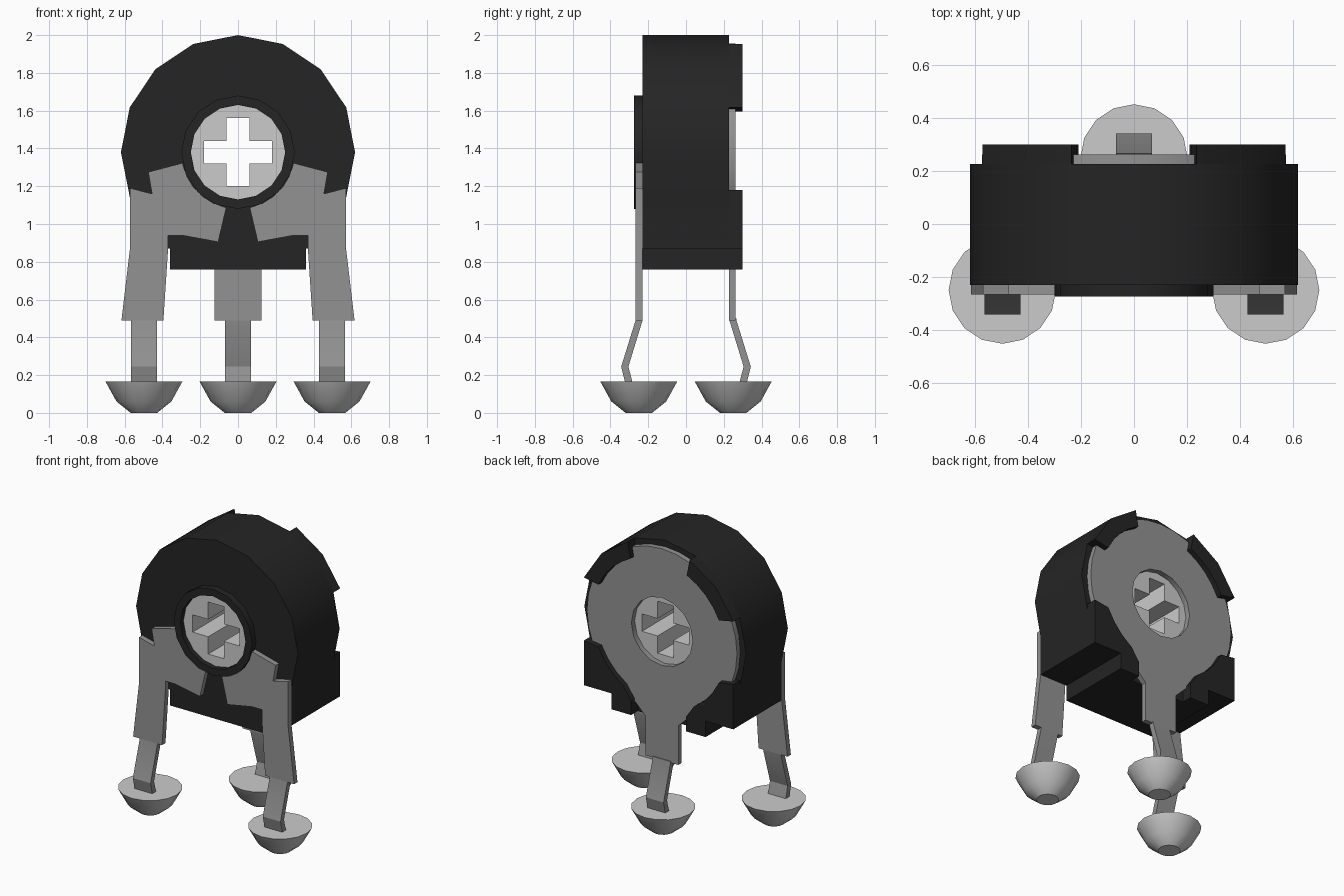
import bpy, bmesh
from math import sin, cos, radians
from mathutils import Matrix

if "Cube" in bpy.data.objects:
    bpy.data.objects.remove(bpy.data.objects["Cube"], do_unlink=True)

CZ = 1.38  # height of the rotor axis
parts = []


def material(name, value):
    m = bpy.data.materials.new(name)
    m.use_nodes = True
    colour = (value, value, value, 1)
    m.diffuse_color = colour
    m.node_tree.nodes["Principled BSDF"].inputs["Base Color"].default_value = colour
    return m


BLACK = material("black plastic", 0.018)
METAL = material("grey metal", 0.29)
LIGHT = material("light grey", 0.6)

# Extrusion frames: profile u, v and depth w mapped to world axes
ALONG_Y = Matrix(((1, 0, 0, 0), (0, 0, -1, 0), (0, 1, 0, 0), (0, 0, 0, 1)))
ALONG_X = Matrix(((0, 0, 1, 0), (1, 0, 0, 0), (0, 1, 0, 0), (0, 0, 0, 1)))


def finish(name, bm, mat):
    bmesh.ops.remove_doubles(bm, verts=bm.verts, dist=0.0005)
    bmesh.ops.recalc_face_normals(bm, faces=bm.faces)
    mesh = bpy.data.meshes.new(name)
    bm.to_mesh(mesh)
    bm.free()
    mesh.materials.append(mat)
    ob = bpy.data.objects.new(name, mesh)
    bpy.context.collection.objects.link(ob)
    parts.append(ob)
    return ob


def prism(name, loops, a, b, mat, frame=ALONG_Y):
    """Extrude an outline (plus hole loops) from a to b along the frame's depth."""
    curve = bpy.data.curves.new(name + "_profile", "CURVE")
    curve.dimensions = "2D"
    curve.fill_mode = "BOTH"
    curve.extrude = (b - a) / 2
    for loop in loops:
        s = curve.splines.new("POLY")
        s.points.add(len(loop) - 1)
        for p, (u, v) in zip(s.points, loop):
            p.co = (u, v, 0, 1)
        s.use_cyclic_u = True
    tmp = bpy.data.objects.new(name + "_profile", curve)
    mesh = bpy.data.meshes.new_from_object(tmp)
    bm = bmesh.new()
    bm.from_mesh(mesh)
    bpy.data.objects.remove(tmp)
    bpy.data.curves.remove(curve)
    bpy.data.meshes.remove(mesh)
    mid = (a + b) / 2
    shift = (0, mid, 0) if frame is ALONG_Y else (mid, 0, 0)
    bm.transform(Matrix.Translation(shift) @ frame)
    return finish(name, bm, mat)


def arc(r, start, end, steps):
    angles = [radians(start + (end - start) * i / steps) for i in range(steps + 1)]
    return [(r * cos(t), CZ + r * sin(t)) for t in angles]


def circle(r, n=16):
    return arc(r, 0, 360, n)[:-1]


def mirrored(points, side):
    return [(side * x, z) for x, z in points]


# Housing: round top, straight lower sides and stepped foot
outline = arc(0.62, -22.5, 202.5, 10) + [(-0.572, 0.87), (-0.36, 0.87), (-0.36, 0.76),
                                         (0.36, 0.76), (0.36, 0.87), (0.572, 0.87)]
prism("housing", [outline, circle(0.25)], -0.23, 0.227, BLACK)
prism("front_collar", [circle(0.30), circle(0.25)], -0.275, -0.23, BLACK)

# Rotor with a cross-shaped through slot
w, h = 0.06, 0.18
quarter = [(w, h), (w, w), (h, w)]
cross = (quarter + [(x, -z) for x, z in reversed(quarter)]
         + [(-x, -z) for x, z in quarter] + [(-x, z) for x, z in reversed(quarter)])
prism("rotor", [circle(0.25), [(x, CZ + z) for x, z in cross]], -0.24, 0.225, LIGHT)

# Rear contact disc with its terminal neck
neck = [(-0.2, 0.835), (-0.125, 0.76), (-0.125, 0.49),
        (0.125, 0.49), (0.125, 0.76), (0.2, 0.835)]
prism("rear_contact", [arc(0.575, -67.5, 247.5, 28) + neck, circle(0.235)], 0.227, 0.263, METAL)

for side, label in ((1, "left"), (-1, "right")):
    # Rear retaining tabs
    upper = arc(0.62, 22.5, 67.5, 2) + arc(0.51, 65, 25, 4)
    prism(label + "_upper_tab", [mirrored(upper, side)], 0.22, 0.30, BLACK)
    lower = [(0.572, 1.18), (0.572, 0.87), (0.36, 0.87), (0.36, 0.76), (0.21, 0.76),
             (0.21, 0.86)] + arc(0.51, -58, -25, 3)
    prism(label + "_lower_tab", [mirrored(lower, side)], 0.22, 0.30, BLACK)

    # Front terminal plate hugging the collar
    plate = arc(0.30, -78, -11, 5) + [
        (0.475, 1.275), (0.455, 1.16), (0.572, 1.19), (0.572, 0.87), (0.617, 0.49),
        (0.395, 0.49), (0.37, 0.87), (0.37, 0.94), (0.295, 0.94), (0.105, 0.905)]
    prism(label + "_front_terminal", [mirrored(plate, side)], -0.267, -0.23, METAL)


def pin(label, x, facing):
    """Bent pin ending in a tapered solder cup; facing is the sign of y."""
    bend = [(0.230, 0.50), (0.267, 0.50), (0.267, 0.49), (0.343, 0.245),
            (0.32, 0.15), (0.28, 0.15), (0.305, 0.245), (0.230, 0.49)]
    prism(label + "_pin", [[(facing * y, z) for y, z in bend]],
          x - 0.068, x + 0.068, METAL, ALONG_X)
    bm = bmesh.new()
    profile = [(0, 0), (0.07, 0), (0.145, 0.06), (0.203, 0.165), (0, 0.165)]
    verts = [bm.verts.new((r, 0, z)) for r, z in profile]
    edges = [bm.edges.new(pair) for pair in zip(verts, verts[1:])]
    bmesh.ops.spin(bm, geom=verts + edges, cent=(0, 0, 0), axis=(0, 0, 1),
                   angle=radians(360), steps=16)
    bm.transform(Matrix.Translation((x, facing * 0.25, 0)))
    finish(label + "_solder_cup", bm, LIGHT)


pin("left_front", 0.498, -1)
pin("right_front", -0.498, -1)
pin("rear", 0, 1)

# Smooth the round walls while keeping edges crisp
bpy.ops.object.select_all(action="DESELECT")
for ob in parts:
    ob.select_set(True)
bpy.context.view_layer.objects.active = parts[0]
bpy.ops.object.shade_smooth_by_angle(angle=radians(28))
